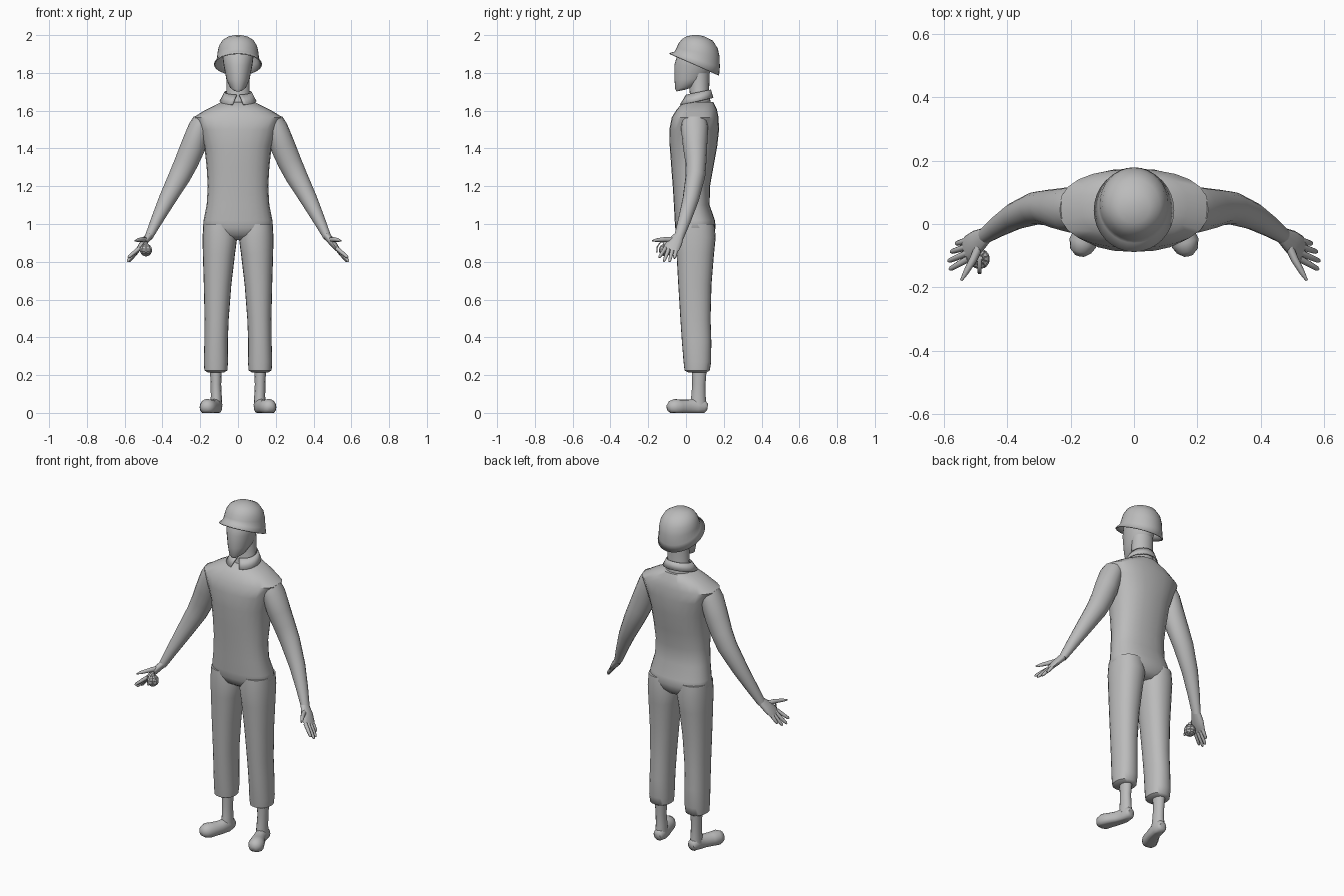
import bpy, bmesh, math
from mathutils import Vector

cloth = bpy.data.materials.new("plain grey")
cloth.diffuse_color = (0.5, 0.5, 0.5, 1)


def finish(name, bm, angle=50):
    bmesh.ops.recalc_face_normals(bm, faces=bm.faces)
    me = bpy.data.meshes.new(name)
    bm.to_mesh(me)
    bm.free()
    me.materials.append(cloth)
    ob = bpy.data.objects.new(name, me)
    bpy.context.collection.objects.link(ob)
    bpy.ops.object.select_all(action='DESELECT')
    ob.select_set(True)
    bpy.context.view_layer.objects.active = ob
    bpy.ops.object.shade_smooth_by_angle(angle=math.radians(angle))
    return ob


def loft(name, rings, caps=(True, True), angle=50):
    """Skin a list of equal-length point rings."""
    bm = bmesh.new()
    vs = [[bm.verts.new(p) for p in r] for r in rings]
    n = len(rings[0])
    for a, b in zip(vs, vs[1:]):
        for i in range(n):
            j = (i + 1) % n
            bm.faces.new((a[i], a[j], b[j], b[i]))
    if caps[0]:
        bm.faces.new(vs[0])
    if caps[1]:
        bm.faces.new(vs[-1])
    return finish(name, bm, angle)


def power(v, e):
    return math.copysign(abs(v) ** e, v)


def level(cx, rx, yf, yb, zf, zb=None, n=24, e=1.0):
    """Near-horizontal ring from front yf to back yb, heights zf to zb."""
    zb = zf if zb is None else zb
    pts = []
    for i in range(n):
        a = 2 * math.pi * i / n
        c, s = power(math.cos(a), e), power(math.sin(a), e)
        t = (s + 1) / 2
        pts.append((cx + rx * c, yf + (yb - yf) * t, zf + (zb - zf) * t))
    return pts


def tube(name, path, ref=(0, 1, 0), n=12, floor=None):
    """Oval tube along (x, y, z, radius along ref, radius across)."""
    pts = [Vector(p[:3]) for p in path]
    rings = []
    for k, p in enumerate(pts):
        t = (pts[min(k + 1, len(pts) - 1)] - pts[max(k - 1, 0)]).normalized()
        u = Vector(ref)
        u = (u - t * u.dot(t)).normalized()
        v = t.cross(u)
        ring = []
        for i in range(n):
            a = 2 * math.pi * i / n
            q = p + u * math.cos(a) * path[k][3] + v * math.sin(a) * path[k][4]
            if floor is not None:
                q.z = max(q.z, floor)
            ring.append(q)
        rings.append(ring)
    return loft(name, rings)


# Torso: half width, front, back, height
torso = [(0.08, 0.0, 0.12, 0.915), (0.15, -0.04, 0.145, 0.94),
         (0.186, -0.057, 0.157, 0.98), (0.182, -0.06, 0.153, 1.02),
         (0.166, -0.064, 0.125, 1.10), (0.160, -0.07, 0.127, 1.20),
         (0.166, -0.078, 0.145, 1.30), (0.178, -0.086, 0.165, 1.41),
         (0.207, -0.088, 0.175, 1.50), (0.236, -0.075, 0.172, 1.565),
         (0.170, -0.05, 0.164, 1.605), (0.09, -0.015, 0.145, 1.645)]
loft("torso", [level(0, *r, e=0.85) for r in torso])

# Neck and head
loft("neck", [level(0, *r) for r in
     [(0.08, 0.0, 0.135, 1.62), (0.062, 0.02, 0.122, 1.69), (0.062, 0.015, 0.125, 1.80)]])
head = [(0.022, -0.05, 0.0, 1.702, 1.712), (0.042, -0.057, 0.05, 1.715, 1.73),
        (0.062, -0.061, 0.115, 1.765, 1.77), (0.076, -0.062, 0.14, 1.84),
        (0.084, -0.045, 0.15, 1.90), (0.05, 0.0, 0.11, 1.96)]
loft("head", [level(0, *r) for r in head])

# Helmet with sloping, flared rim
helmet = [(0.127, -0.088, 0.175, 1.905, 1.787), (0.112, -0.06, 0.179, 1.913, 1.83),
          (0.108, -0.05, 0.178, 1.932, 1.885), (0.101, -0.04, 0.168, 1.955, 1.93),
          (0.082, -0.022, 0.142, 1.978, 1.97), (0.05, 0.003, 0.10, 1.994, 1.992),
          (0.015, 0.04, 0.07, 2.0, 2.0)]
shell = loft("helmet", [level(0, *r, n=32) for r in helmet], caps=(False, True))
mod = shell.modifiers.new("thickness", 'SOLIDIFY')
mod.thickness = 0.006
mod.offset = -1

# Open shirt collar, points dropping at the front
bm = bmesh.new()
steps = 24
low, mid, top = [], [], []
for i in range(steps + 1):
    f = i / steps
    for row, gap, rx, yf, yb, zf, zb in ((low, 0.30, 0.098, -0.036, 0.145, 1.632, 1.668),
                                         (top, 0.10, 0.072, 0.0, 0.132, 1.685, 1.712)):
        a = -math.pi / 2 + gap + f * (2 * math.pi - 2 * gap)
        t = (math.sin(a) + 1) / 2
        row.append(bm.verts.new((rx * math.cos(a), yf + (yb - yf) * t, zf + (zb - zf) * t)))
for i in range(steps):
    bm.faces.new((low[i], low[i + 1], top[i + 1], top[i]))
collar = finish("collar", bm)
mod = collar.modifiers.new("thickness", 'SOLIDIFY')
mod.thickness = 0.006

for side, s in (("left", 1), ("right", -1)):
    def limb(part, path, **kw):
        return tube(side + "_" + part, [(s * p[0],) + tuple(p[1:]) for p in path], **kw)

    # Trouser leg: centre x, half width, front, back, height
    leg = [(0.100, 0.083, -0.05, 0.15, 1.00), (0.096, 0.092, -0.056, 0.157, 0.93),
           (0.101, 0.085, -0.05, 0.148, 0.84), (0.108, 0.073, -0.041, 0.135, 0.68),
           (0.113, 0.064, -0.03, 0.13, 0.50), (0.116, 0.062, -0.022, 0.134, 0.38),
           (0.117, 0.064, -0.013, 0.133, 0.27), (0.117, 0.061, -0.008, 0.126, 0.225),
           (0.117, 0.045, 0.01, 0.11, 0.215)]
    loft(side + "_trouser_leg", [level(s * r[0], *r[1:], e=0.9) for r in leg])

    # Ankle and shoe
    limb("ankle", [(0.117, 0.07, 0.24, 0.04, 0.032), (0.117, 0.068, 0.15, 0.035, 0.028),
                   (0.115, 0.066, 0.09, 0.038, 0.029), (0.115, 0.065, 0.04, 0.044, 0.032)])
    limb("shoe", [(0.112, 0.113, 0.03, 0.018, 0.02), (0.113, 0.10, 0.032, 0.034, 0.030),
                  (0.115, 0.06, 0.034, 0.046, 0.032), (0.128, 0.015, 0.03, 0.040, 0.035),
                  (0.148, -0.03, 0.03, 0.040, 0.042), (0.162, -0.06, 0.03, 0.044, 0.044),
                  (0.168, -0.085, 0.028, 0.034, 0.034), (0.171, -0.099, 0.025, 0.015, 0.016)],
         ref=(0, 0, 1), n=16, floor=0.0)

    # Sleeve and forearm
    limb("arm", [(0.185, 0.045, 1.545, 0.066, 0.055), (0.203, 0.045, 1.51, 0.072, 0.060),
                 (0.238, 0.048, 1.41, 0.064, 0.066), (0.272, 0.052, 1.33, 0.056, 0.063),
                 (0.308, 0.050, 1.255, 0.052, 0.058), (0.375, 0.025, 1.13, 0.043, 0.045),
                 (0.43, -0.008, 1.02, 0.034, 0.032), (0.473, -0.038, 0.93, 0.026, 0.021)],
         n=16)

    # Palm, fingers and thumb
    limb("palm", [(0.468, -0.036, 0.94, 0.026, 0.020), (0.497, -0.058, 0.905, 0.040, 0.019),
                  (0.522, -0.077, 0.872, 0.043, 0.014), (0.532, -0.083, 0.860, 0.036, 0.009)])
    for finger, base_y, tip in (("index", -0.109, (0.582, -0.143, 0.822)),
                                ("middle", -0.090, (0.586, -0.117, 0.802)),
                                ("ring", -0.070, (0.578, -0.088, 0.800)),
                                ("little", -0.051, (0.562, -0.062, 0.818))):
        a, b = Vector((0.522, base_y, 0.872)), Vector(tip)
        limb(finger + "_finger", [(*a.lerp(b, f), r, r) for f, r in
             ((0, 0.011), (0.5, 0.010), (0.9, 0.008), (1, 0.004))], n=8)
    limb("thumb", [(0.483, -0.058, 0.917, 0.016, 0.014), (0.507, -0.112, 0.918, 0.013, 0.012),
                   (0.53, -0.152, 0.915, 0.010, 0.009), (0.545, -0.178, 0.911, 0.004, 0.004)],
         ref=(0, 0, 1), n=8)

# Ridged ball held in the right hand, with cap and lever
ball = Vector((-0.487, -0.11, 0.862))
bm = bmesh.new()
bmesh.ops.create_uvsphere(bm, u_segments=10, v_segments=7, radius=0.032)
bmesh.ops.inset_individual(bm, faces=bm.faces[:], thickness=0.002, depth=0.002)
bmesh.ops.translate(bm, verts=bm.verts, vec=ball)
finish("held_ball", bm, 20)
tube("ball_cap", [(ball.x, ball.y, 0.885, 0.012, 0.012), (ball.x, ball.y, 0.908, 0.010, 0.010)])
tube("ball_lever", [(ball.x, ball.y, 0.908, 0.006, 0.003), (ball.x, -0.135, 0.904, 0.006, 0.003),
                    (ball.x, -0.152, 0.880, 0.006, 0.003), (ball.x, -0.155, 0.85, 0.006, 0.003)],
     ref=(1, 0, 0), n=8)
